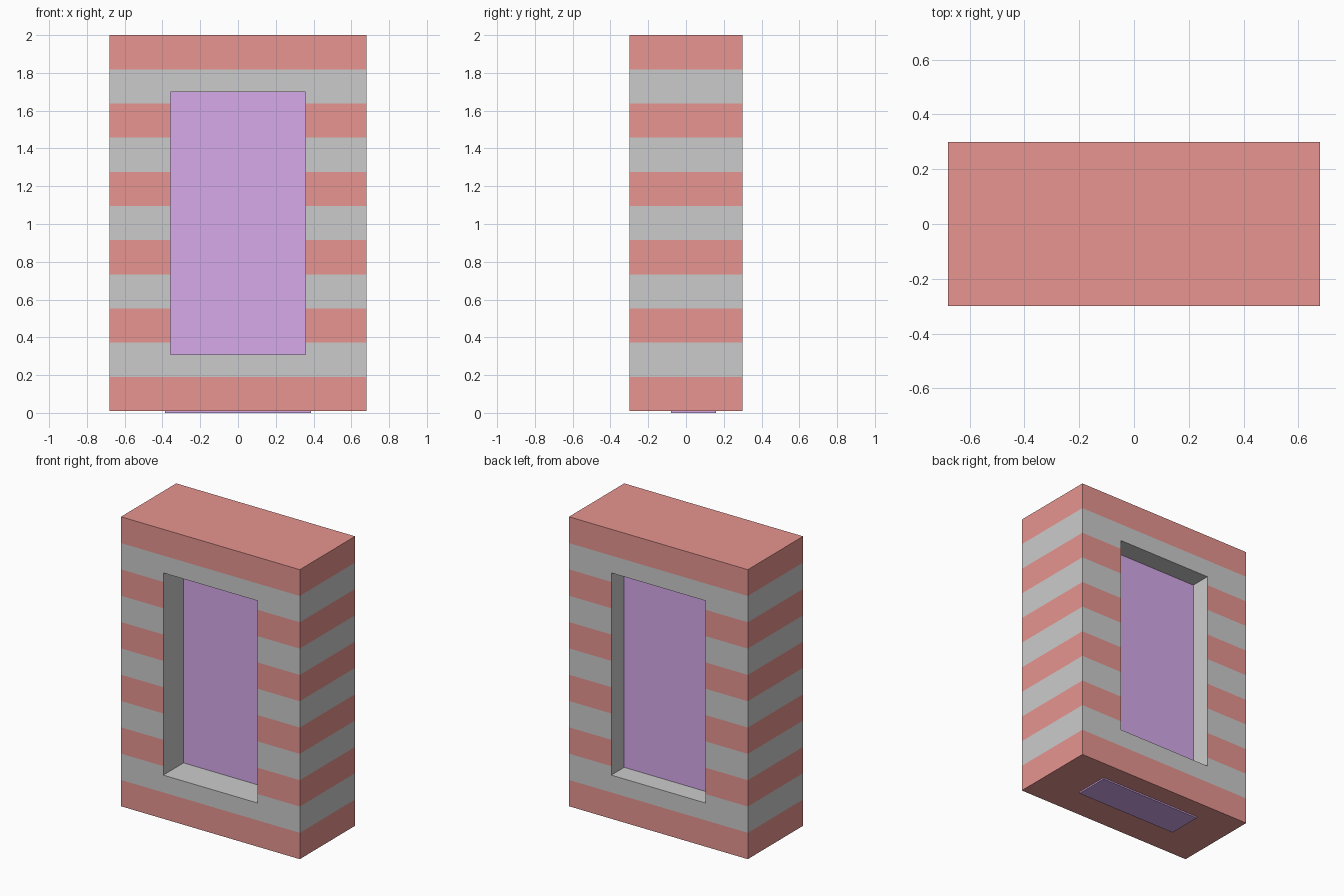
import bpy
import bmesh

if "Cube" in bpy.data.objects:
    bpy.data.objects.remove(bpy.data.objects["Cube"])

W, D = 0.68, 0.30            # half width, half depth
BASE, TOP, ROWS = 0.01, 2.0, 11
HOLE_X, HOLE_Z0, HOLE_Z1 = 0.358, 0.31, 1.70
STEP = (TOP - BASE) / ROWS


def material(name, color):
    m = bpy.data.materials.new(name)
    m.diffuse_color = color
    m.use_nodes = True
    m.node_tree.nodes["Principled BSDF"].inputs["Base Color"].default_value = m.diffuse_color
    return m


def make_object(name, bm, mats):
    bmesh.ops.recalc_face_normals(bm, faces=bm.faces)
    mesh = bpy.data.meshes.new(name)
    bm.to_mesh(mesh)
    bm.free()
    for m in mats:
        mesh.materials.append(m)
    ob = bpy.data.objects.new(name, mesh)
    bpy.context.collection.objects.link(ob)
    return ob


red = material("red", (0.80, 0.30, 0.28, 1))
grey = material("grey", (0.70, 0.70, 0.70, 1))
purple = material("purple", (0.67, 0.40, 0.83, 1))

# Striped wall: front grid with a window opening, extruded to the back
xs = [-W, -HOLE_X, HOLE_X, W]
zs = sorted([BASE + i * STEP for i in range(ROWS + 1)] + [HOLE_Z0, HOLE_Z1])
bm = bmesh.new()
grid = [[bm.verts.new((x, -D, z)) for x in xs] for z in zs]
for j in range(len(zs) - 1):
    for i in range(3):
        if i == 1 and HOLE_Z0 < (zs[j] + zs[j + 1]) / 2 < HOLE_Z1:
            continue
        bm.faces.new((grid[j][i], grid[j][i + 1], grid[j + 1][i + 1], grid[j + 1][i]))
bmesh.ops.delete(bm, geom=[v for v in bm.verts if not v.link_faces], context='VERTS')
bmesh.ops.solidify  # closed below by extrusion
front = bm.faces[:]
back = bmesh.ops.extrude_face_region(bm, geom=front, use_keep_orig=True)
bmesh.ops.translate(bm, vec=(0, 2 * D, 0),
                    verts=[g for g in back["geom"] if isinstance(g, bmesh.types.BMVert)])

# Alternating red and grey courses, grey inside the opening
for f in bm.faces:
    c = f.calc_center_median()
    row = min(ROWS - 1, max(0, int((c.z - BASE) / STEP)))
    jamb = abs(c.y) < 0.01 and abs(c.x) < HOLE_X + 0.01 and HOLE_Z0 - 0.01 < c.z < HOLE_Z1 + 0.01
    f.material_index = 1 if jamb or row % 2 else 0
make_object("striped_wall", bm, [red, grey])

# Inset panel running down through the base
bm = bmesh.new()
bmesh.ops.create_cube(bm, size=1)
for v in bm.verts:
    v.co = (v.co.x * 2 * 0.387, 0.04 + v.co.y * 0.24, (v.co.z + 0.5) * 1.73)
make_object("inset_panel", bm, [purple])
